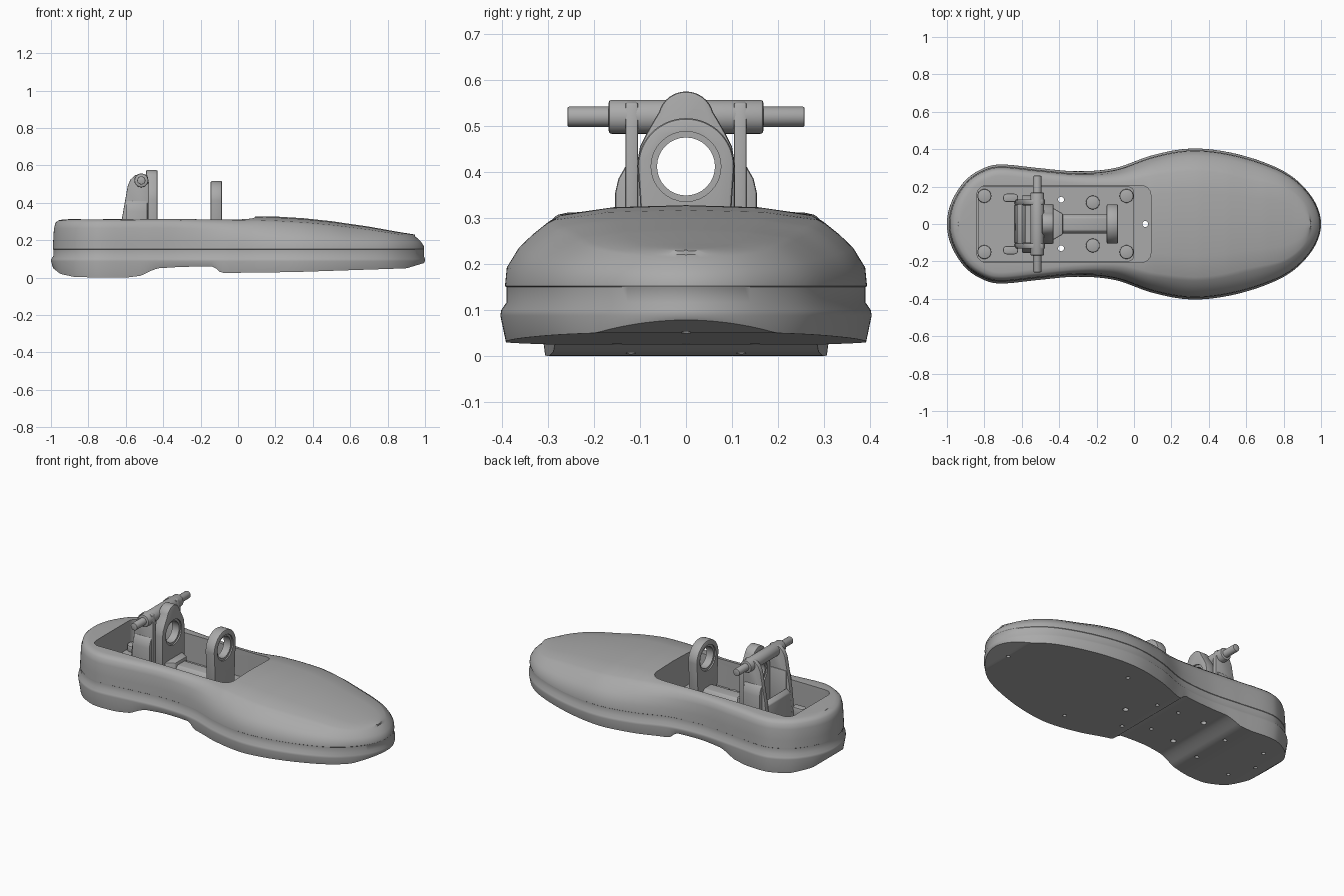
import bpy, bmesh, math
from mathutils import Vector

cube = bpy.data.objects.get("Cube")
if cube:
    bpy.data.objects.remove(cube)

grey = bpy.data.materials.new("plain grey")
grey.use_nodes = True
grey.diffuse_color = (0.4, 0.4, 0.4, 1)
grey.node_tree.nodes["Principled BSDF"].inputs["Base Color"].default_value = (0.4, 0.4, 0.4, 1)


def finish(name, bm):
    bmesh.ops.remove_doubles(bm, verts=bm.verts, dist=0.0002)
    bmesh.ops.recalc_face_normals(bm, faces=bm.faces)
    mesh = bpy.data.meshes.new(name)
    bm.to_mesh(mesh)
    bm.free()
    mesh.materials.append(grey)
    ob = bpy.data.objects.new(name, mesh)
    bpy.context.collection.objects.link(ob)
    return ob


def apply(ob, kind, **settings):
    mod = ob.modifiers.new(kind, kind)
    for key, value in settings.items():
        setattr(mod, key, value)
    bpy.ops.object.select_all(action='DESELECT')
    bpy.context.view_layer.objects.active = ob
    ob.select_set(True)
    bpy.ops.object.modifier_apply(modifier=mod.name)


def smooth(ob, angle=35):
    bpy.ops.object.select_all(action='DESELECT')
    bpy.context.view_layer.objects.active = ob
    ob.select_set(True)
    bpy.ops.object.shade_smooth_by_angle(angle=math.radians(angle))


def prism(name, pts, axis, lo, hi, bevel=0.0):
    """Extrude a 2D outline along x, y or z."""
    place = {'x': lambda a, b, h: (h, a, b), 'y': lambda a, b, h: (a, h, b),
             'z': lambda a, b, h: (a, b, h)}[axis]
    bm = bmesh.new()
    low = [bm.verts.new(place(a, b, lo)) for a, b in pts]
    high = [bm.verts.new(place(a, b, hi)) for a, b in pts]
    bm.faces.new(low)
    bm.faces.new(high)
    for i in range(len(pts)):
        j = (i + 1) % len(pts)
        bm.faces.new((low[i], low[j], high[j], high[i]))
    ob = finish(name, bm)
    if bevel:
        apply(ob, 'BEVEL', width=bevel, segments=2, limit_method='ANGLE')
    smooth(ob)
    return ob


def arc(cx, cy, r, start=0, end=360, n=32):
    steps = n if end - start == 360 else n + 1
    angles = [math.radians(start + (end - start) * i / n) for i in range(steps)]
    return [(cx + r * math.cos(a), cy + r * math.sin(a)) for a in angles]


def rounded(x0, x1, y0, y1, r):
    return (arc(x1 - r, y1 - r, r, 0, 90, 6) + arc(x0 + r, y1 - r, r, 90, 180, 6)
            + arc(x0 + r, y0 + r, r, 180, 270, 6) + arc(x1 - r, y0 + r, r, 270, 360, 6))


def cut(ob, cutter):
    cutter.hide_render = True
    apply(ob, 'BOOLEAN', object=cutter, operation='DIFFERENCE', solver='EXACT')
    bpy.data.objects.remove(cutter)
    smooth(ob)


def lerp_table(table, x):
    for (a, u), (b, v) in zip(table, table[1:]):
        if x <= b:
            return u + (v - u) * max(0, (x - a) / (b - a))
    return table[-1][1]


def ease(a, b, x):
    t = min(1, max(0, (x - a) / (b - a)))
    return t * t * (3 - 2 * t)


# Half outline of the foot, smoothed and mirrored
half = [(-1, 0), (-.975, .12), (-.9, .235), (-.8, .3), (-.7, .318), (-.5, .298), (-.3, .282),
        (-.1, .3), (.1, .368), (.3, .403), (.5, .385), (.7, .328), (.85, .25), (.96, .13), (1, 0)]
ctrl = [Vector(p) for p in half]
ctrl = [Vector((ctrl[1].x, -ctrl[1].y))] + ctrl + [Vector((ctrl[-2].x, -ctrl[-2].y))]
side = []
for p0, p1, p2, p3 in zip(ctrl, ctrl[1:], ctrl[2:], ctrl[3:]):
    for k in range(10):
        t = k / 10
        side.append(0.5 * (2 * p1 + (p2 - p0) * t + (2 * p0 - 5 * p1 + 4 * p2 - p3) * t ** 2
                           + (3 * p1 - p0 - 3 * p2 + p3) * t ** 3))
side.append(Vector((1, 0)))
outline = side + [Vector((p.x, -p.y)) for p in side[-2:0:-1]]
count = len(outline)
inward = []
for i in range(count):
    d = outline[(i + 1) % count] - outline[i - 1]
    inward.append(Vector((d.y, -d.x)).normalized())

bottom = [(-1, .06), (-.95, .02), (-.87, .003), (-.6, 0), (-.52, .01), (-.47, .035), (-.43, .05),
          (-.3, .058), (-.13, .06), (-.09, .025), (.3, .03), (.9, .05), (1, .08)]
crown = [(-1, .312), (-.3, .315), (0, .322), (.1, .328), (.2, .327), (.35, .318), (.5, .302),
         (.7, .273), (.85, .246), (.95, .23), (1, .222)]

# Foot shell: rings of (heel inset, toe inset, height rule, width factor)
B = lambda x: lerp_table(bottom, x)
T = lambda x: lerp_table(crown, x)
level = lambda z: (lambda x: z)
rise = lambda h, t: (lambda x: .15 + (T(x) - .15) * (h + (t - h) * ease(-.4, .3, x)))
rings = [(.012, .012, B, 0), (.012, .012, B, 1), (0, 0, level(.088), 1), (.002, .002, level(.1), 1),
         (.013, .013, level(.116), 1), (.013, .013, level(.15), 1), (.01, .01, level(.152), 1),
         (.012, .014, rise(.3, .25), 1), (.016, .04, rise(.7, .5), 1), (.024, .07, rise(.88, .67), 1),
         (.038, .1, rise(.96, .81), 1), (.06, .12, rise(.99, .87), 1), (.06, .12, rise(1, .97), .6),
         (.06, .12, rise(1, 1), 0)]
bm = bmesh.new()
loops = []
for heel, toe, height, width in rings:
    loop = []
    for p, n in zip(outline, inward):
        inset = heel + (toe * (1 - .55 * ease(.6, 1, p.x)) - heel) * ease(-.4, .3, p.x)
        q = p + n * inset
        loop.append(bm.verts.new((q.x, q.y * width, height(q.x))))
    loops.append(loop)
for a, b in zip(loops, loops[1:]):
    for i in range(count):
        j = (i + 1) % count
        bm.faces.new((a[i], a[j], b[j], b[i]))
shell = finish("foot_shell", bm)

# Opening in the top, through holes and sole screw holes
FLOOR = .13
cut(shell, prism("opening_cutter", rounded(-.84, .09, -.205, .205, .05), 'z', FLOOR, .5))
through = [(.06, 0), (-.39, .13), (-.39, -.13)]
bolts = [(x, s * y) for x, y in [(-.8, .15), (-.22, .115), (-.04, .15)] for s in (1, -1)]
extra = [(.9, 0), (.27, .27), (.27, -.27), (-.55, .12), (-.55, -.12), (-.87, 0)]
for x, y in through:
    cut(shell, prism("hole_cutter", arc(x, y, .016, n=16), 'z', -.1, .2))
for x, y in bolts + extra:
    cut(shell, prism("hole_cutter", arc(x, y, .011, n=12), 'z', -.1, B(x) + .03))

# Floor plate and bolts
plate = prism("floor_plate", rounded(-.835, 0, -.2, .2, .03), 'z', FLOOR, .15)
for x, y in through[1:]:
    cut(plate, prism("hole_cutter", arc(x, y, .016, n=16), 'z', .1, .2))
for x, y in bolts:
    prism("floor_bolt", arc(x, y, .037, n=24), 'z', .145, .185, .006)

# Toe side ring post
AXLE = .412
post = prism("ring_post", arc(0, AXLE, .105, 0, 180) + [(-.1, .34), (-.09, FLOOR), (.09, FLOOR), (.1, .34)],
             'x', -.147, -.085, .008)
# Heel side domed plate
dome = prism("domed_plate", [(.106, FLOOR), (.106, .42), (.1, .455), (.085, .485), (.068, .515)]
             + arc(0, .514, .061, 15, 165, 16)
             + [(-.068, .515), (-.085, .485), (-.1, .455), (-.106, .42), (-.106, FLOOR)],
             'x', -.492, -.43, .006)
for part, mid in ((post, -.116), (dome, -.461)):
    cut(part, prism("bore_cutter", arc(0, AXLE, .063), 'x', mid - .1, mid + .1))
    for s in (1, -1):
        edge = mid + s * .031
        cut(part, prism("recess_cutter", arc(0, AXLE, .076), 'x', edge - .008, edge + .008))

# Rail joining the two brackets
prism("rail", [(-.052, FLOOR), (.052, FLOOR), (.052, .22), (.035, .24), (-.035, .24), (-.052, .22)],
      'x', -.44, -.13, .006)
prism("rail_foot", [(-.44, -.09), (-.38, -.055), (-.38, .055), (-.44, .09)], 'z', FLOOR, .26, .006)

# Hinge arms with flared bases on each side
for s, tag in ((1, "left"), (-1, "right")):
    prism(tag + "_hinge_arm",
          [(-.64, FLOOR), (-.62, .32), (-.59, .49), (-.575, .525), (-.55, .548), (-.515, .556),
           (-.485, .55), (-.475, .5), (-.475, FLOOR)], 'y', *sorted((s * .104, s * .132)), .005)
    prism(tag + "_arm_base",
          [(s * .1, FLOOR), (s * .154, FLOOR), (s * .154, .355), (s * .147, .385), (s * .13, .415), (s * .1, .415)],
          'x', -.6, -.485, .006)
    prism(tag + "_tab", rounded(-.7, -.62, s * .14 - .022, s * .14 + .022, .02), 'z', FLOOR, .2, .005)

# Low back panel, hinge sleeve and pin
prism("back_panel", [(-.64, FLOOR), (-.625, .29), (-.6, .31), (-.58, .29), (-.58, FLOOR)], 'y', -.106, .106, .005)
prism("hinge_sleeve", arc(-.517, .52, .037), 'y', -.168, .168, .006)
prism("hinge_pin", arc(-.517, .52, .022, n=24), 'y', -.258, .258, .004)
